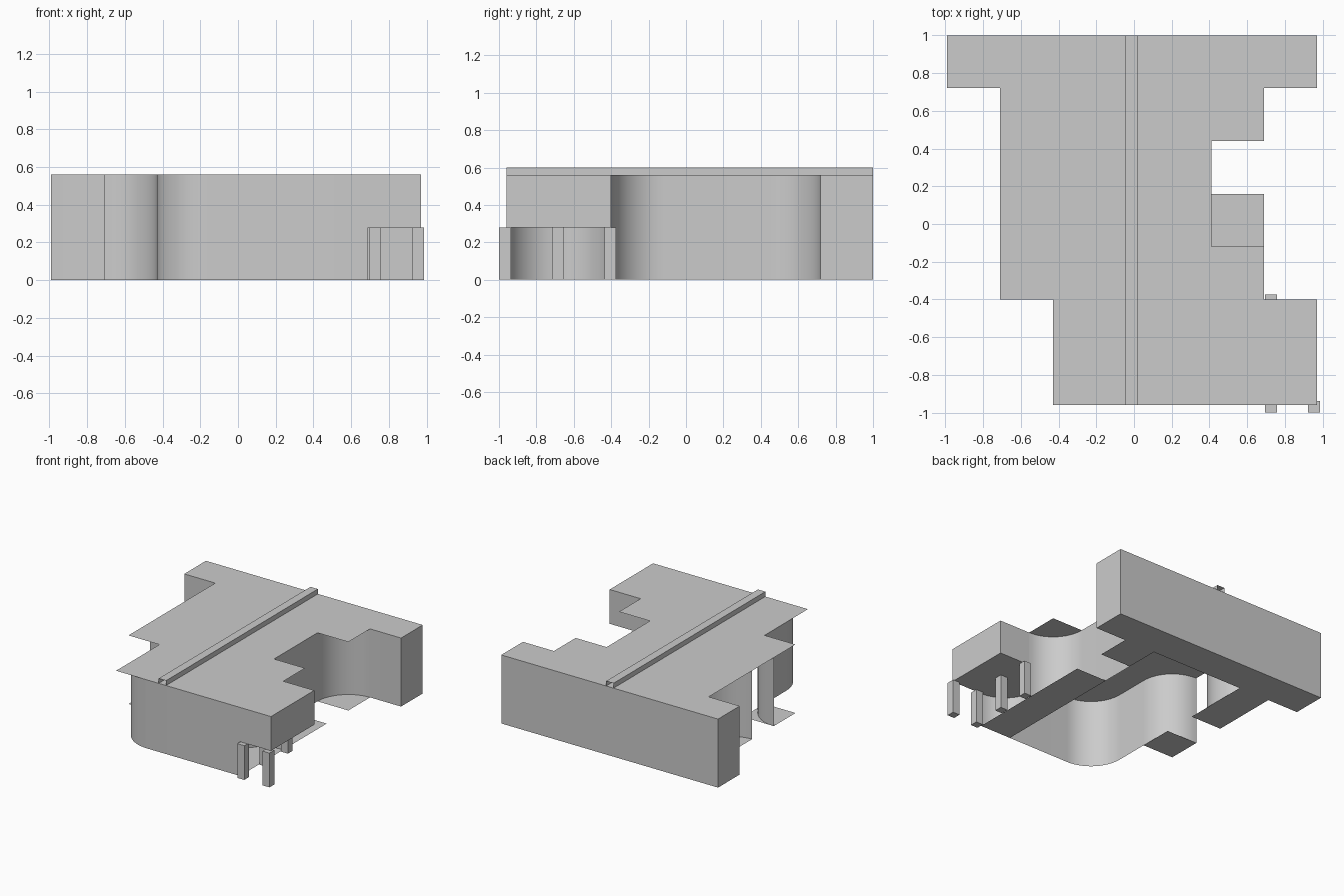
import bpy, bmesh
from math import radians, cos, sin

cube = bpy.data.objects.get("Cube")
if cube:
    bpy.data.objects.remove(cube)

UNIT, X0, Y0 = 0.28, -0.99, -0.96
TOP, MID = 0.56, 0.28


def plan(p, z):
    """Plan-grid position to world position."""
    return (X0 + p[0] * UNIT, Y0 + p[1] * UNIT, z)


def finish(bm, name, smooth=False):
    mesh = bpy.data.meshes.new(name)
    bm.to_mesh(mesh)
    bm.free()
    obj = bpy.data.objects.new(name, mesh)
    bpy.context.collection.objects.link(obj)
    if smooth:
        bpy.ops.object.select_all(action='DESELECT')
        obj.select_set(True)
        bpy.context.view_layer.objects.active = obj
        bpy.ops.object.shade_smooth_by_angle(angle=radians(30))
    return obj


def sheet(name, rows, z, up):
    """Flat slab made of the marked cells; rows run from back to front."""
    bm = bmesh.new()
    for j, row in enumerate(reversed(rows)):
        for i, mark in enumerate(row):
            if mark == "#":
                ring = [(i, j), (i + 1, j), (i + 1, j + 1), (i, j + 1)]
                if not up:
                    ring.reverse()
                bm.faces.new([bm.verts.new(plan(p, z)) for p in ring])
    bmesh.ops.remove_doubles(bm, verts=bm.verts, dist=0.001)
    bmesh.ops.dissolve_limit(bm, angle_limit=0.01, verts=bm.verts, edges=bm.edges)
    return finish(bm, name)


def arc(cx, cy, start, end):
    """Points of a one-cell-radius bend."""
    steps = abs(end - start) // 6
    angles = [radians(start + (end - start) * k / steps) for k in range(steps + 1)]
    return [(cx + cos(a), cy + sin(a)) for a in angles]


def wall(name, path, low, high):
    bm = bmesh.new()
    bottom = [bm.verts.new(plan(p, low)) for p in path]
    upper = [bm.verts.new(plan(p, high)) for p in path]
    for k in range(len(path) - 1):
        bm.faces.new((bottom[k], bottom[k + 1], upper[k + 1], upper[k]))
    return finish(bm, name, smooth=True)


# Roof and floor sheets
sheet("roof", ["#######", ".#####.", ".####..", ".####..",
               ".#####.", "..#####", "..#####"], TOP, True)
sheet("floor", ["#######", ".#...#.", ".#.....", ".....#.",
                ".#...#.", ".....#.", ".....#."], 0, False)
sheet("overhang_underside", [".....##", ".....##"], MID, False)

# Curved walls
wall("back_wall", arc(6, 3, 270, 180) + arc(6, 5, 180, 90)
     + [(7, 6), (7, 7), (0, 7), (0, 6)] + arc(1, 5, 90, -90), 0, TOP)
wall("front_wall", arc(1, 2, 90, 0) + arc(3, 1, 180, 270) + [(6, 0)], 0, TOP)
wall("overhang_wall", [(6, 0), (7, 0), (7, 2), (6, 2)], MID, TOP)
wall("bay_wall", arc(6, 1, 270, 90), 0, MID)

# Posts under the overhang
for k, (x, y) in enumerate([(0.953, -0.968), (0.725, -0.968),
                            (0.725, -0.683), (0.725, -0.405)]):
    bm = bmesh.new()
    bmesh.ops.create_cube(bm, size=1)
    bmesh.ops.scale(bm, vec=(0.063, 0.063, MID), verts=bm.verts)
    bmesh.ops.translate(bm, vec=(x, y, MID / 2), verts=bm.verts)
    finish(bm, f"post_{k + 1}")

# Roof ridge, open at both ends
bm = bmesh.new()
profile = [(-0.045, TOP), (-0.045, 0.6), (0.022, 0.6), (0.022, TOP)]
front, back = [[bm.verts.new((x, y, z)) for x, z in profile] for y in (Y0, 1)]
for k in range(3):
    bm.faces.new((front[k], back[k], back[k + 1], front[k + 1]))
bmesh.ops.recalc_face_normals(bm, faces=bm.faces)
finish(bm, "roof_ridge")
